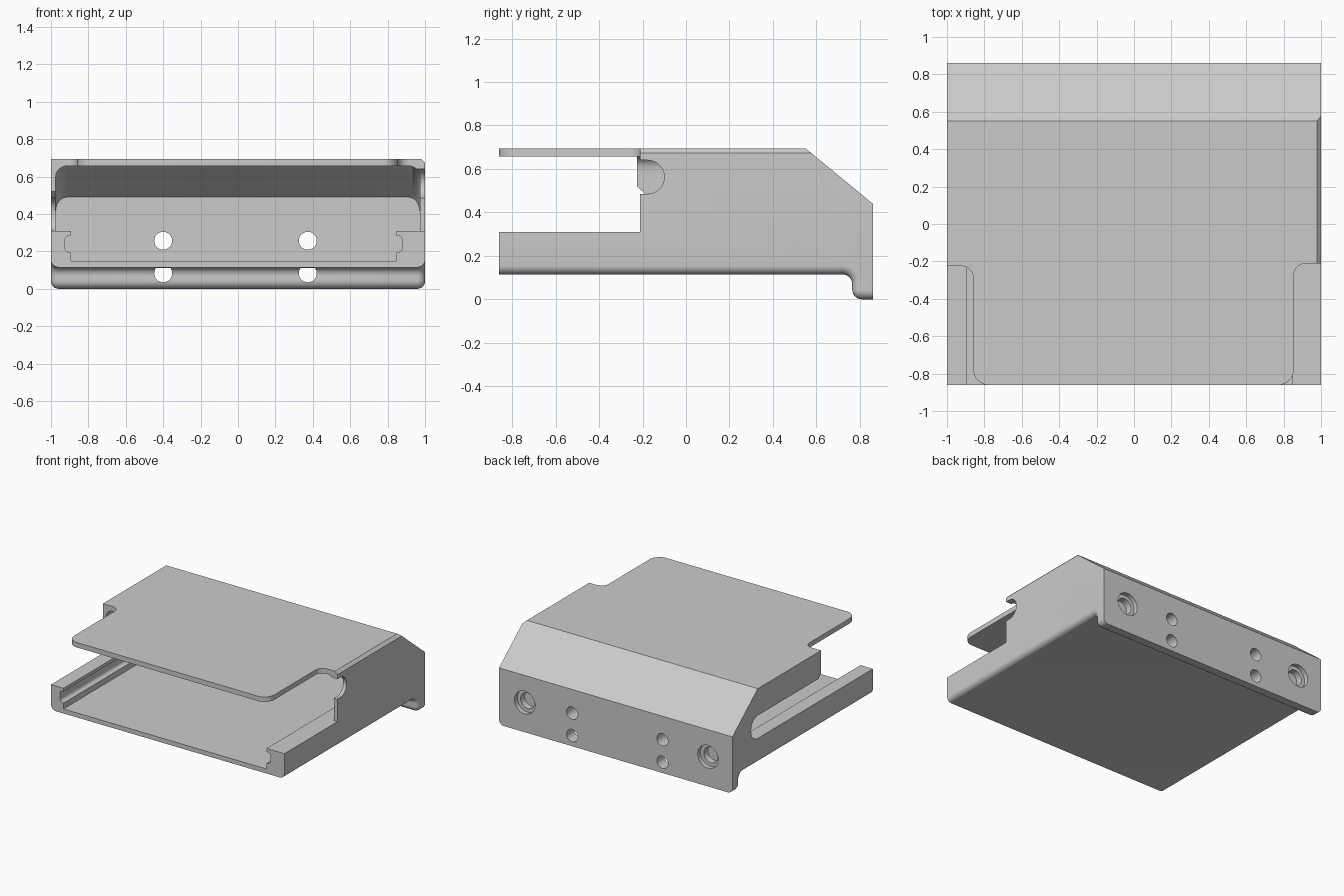
import bpy
import bmesh
from math import tan, pi
from mathutils import Vector

cube = bpy.data.objects.get("Cube")
if cube:
    bpy.data.objects.remove(cube, do_unlink=True)

grey = bpy.data.materials.new("plain grey")
grey.use_nodes = True
COLOR = (0.6, 0.6, 0.6, 1)
grey.diffuse_color = COLOR
grey.node_tree.nodes["Principled BSDF"].inputs["Base Color"].default_value = COLOR


def rounded(points, steps=8):
    """Outline from (u, v) or (u, v, radius) corners; radii become arcs."""
    out = []
    for i, p in enumerate(points):
        c = Vector(p[:2])
        if len(p) == 2:
            out.append(c)
            continue
        radius = p[2]
        a = (Vector(points[i - 1][:2]) - c).normalized()
        b = (Vector(points[(i + 1) % len(points)][:2]) - c).normalized()
        cut = radius / tan(a.angle(b) / 2)
        start, end = c + a * cut, c + b * cut
        centre = c + (a + b).normalized() * (cut ** 2 + radius ** 2) ** 0.5
        first, last = (start - centre).normalized(), (end - centre).normalized()
        for k in range(steps + 1):
            out.append(centre + first.slerp(last, k / steps).normalized() * radius)
    return out


def prism(name, points, axis, low, high, bevels=()):
    """Extrude an outline along an axis; bevels hold (edge rule, offset, segments)."""
    place = {"x": lambda u, v, w: (w, u, v),
             "y": lambda u, v, w: (u, w, v),
             "z": lambda u, v, w: (u, v, w)}[axis]
    bm = bmesh.new()
    outline = rounded(points)
    rings = [[bm.verts.new(place(p.x, p.y, w)) for p in outline] for w in (low, high)]
    for ring in rings:
        bm.faces.new(ring)
    for i in range(len(outline)):
        bm.faces.new((rings[0][i - 1], rings[0][i], rings[1][i], rings[1][i - 1]))
    bmesh.ops.recalc_face_normals(bm, faces=bm.faces)
    for rule, offset, segments in bevels:
        edges = [e for e in bm.edges
                 if abs(e.verts[0].co.x - e.verts[1].co.x) < 1e-5
                 and all(rule(v.co) for v in e.verts)]
        bmesh.ops.bevel(bm, geom=edges, offset=offset, segments=segments,
                        profile=0.5, affect="EDGES", clamp_overlap=True)
    bmesh.ops.recalc_face_normals(bm, faces=bm.faces)
    mesh = bpy.data.meshes.new(name)
    bm.to_mesh(mesh)
    bm.free()
    mesh.materials.append(grey)
    obj = bpy.data.objects.new(name, mesh)
    bpy.context.collection.objects.link(obj)
    return obj


def bore(name, x, z, radius, low, high):
    bpy.ops.mesh.primitive_cylinder_add(vertices=32, radius=radius, depth=high - low,
                                        location=(x, (low + high) / 2, z),
                                        rotation=(pi / 2, 0, 0))
    obj = bpy.context.object
    obj.name = name
    obj.data.materials.append(grey)
    return obj


# Outer body: side profile with sloped back and a lip hanging below
housing = prism("housing", [
    (-0.86, 0.115), (0.765, 0.115, 0.045), (0.765, 0, 0.045), (0.86, 0),
    (0.86, 0.44), (0.55, 0.695), (-0.86, 0.695)], "x", -1, 1,
    [(lambda c: c.z < 0.12, 0.04, 6),
     (lambda c: c.x > 0 and c.z > 0.69, 0.022, 1)])

cutters = []

# Main chamber with rounded upper edges
cutters.append(prism("chamber_cutter", [
    (-1, 0.31), (0.75, 0.31), (0.75, 0.49), (0.545, 0.657), (-1, 0.657)],
    "x", -0.975, 0.972, [(lambda c: c.z > 0.48, 0.06, 6)]))

# Tray between the rails, with a rounded groove in each rail
wall = [(0.893, 0.15), (0.893, 0.195), (0.925, 0.195, 0.025),
        (0.925, 0.285, 0.025), (0.893, 0.285), (0.893, 0.34)]
left_wall = [(-p[0], *p[1:]) for p in wall]
right_wall = [(p[0] - 0.046, *p[1:]) for p in reversed(wall)]
cutters.append(prism("tray_cutter", left_wall + right_wall, "y", -1, 0.75))

# Front corners cleared away, leaving the rounded cover plate
for side, inner, back in ((-1, 0.86, -0.225), (1, 0.855, -0.212)):
    cutters.append(prism("corner_cutter", [
        (side * 1.1, back), (side * inner, back, 0.06),
        (side * inner, -0.861, 0.085), (side * (inner - 0.1), -0.861),
        (side * (inner - 0.1), -1), (side * 1.1, -1)], "z", 0.31, 1))

# Round notch in one side wall, long slot with a flared mouth in the other
cutters.append(prism("notch_cutter", [
    (-0.4, 0.485), (-0.1, 0.485, 0.077), (-0.1, 0.64, 0.077), (-0.4, 0.64)],
    "x", 0.93, 1.1))
cutters.append(prism("slot_cutter", [
    (-0.4, 0.31), (0.63, 0.31, 0.08), (0.63, 0.487, 0.08),
    (-0.19, 0.487), (-0.226, 0.52), (-0.4, 0.52)], "x", -1.1, -0.93))

# Screw holes through the back wall and lip
for x in (-0.4, 0.373):
    cutters.append(bore("upper_screw_cutter", x, 0.257, 0.048, 0.7, 1))
    cutters.append(bore("lower_screw_cutter", x, 0.083, 0.048, 0.74, 1))

# Stepped blind sockets in the back
for x in (-0.79, 0.78):
    cutters.append(bore("socket_cutter", x, 0.23, 0.088, 0.825, 1))
    cutters.append(bore("socket_core_cutter", x, 0.23, 0.06, 0.775, 1))

for cutter in cutters:
    cutter.hide_render = True
    mod = housing.modifiers.new("cut", "BOOLEAN")
    mod.operation = "DIFFERENCE"
    mod.solver = "EXACT"
    mod.object = cutter

# Bake the cuts, drop the helpers and smooth the fillets
bpy.ops.object.select_all(action="DESELECT")
housing.select_set(True)
bpy.context.view_layer.objects.active = housing
for mod in list(housing.modifiers):
    bpy.ops.object.modifier_apply(modifier=mod.name)
for cutter in cutters:
    bpy.data.objects.remove(cutter, do_unlink=True)
bpy.ops.object.shade_smooth_by_angle(angle=0.6)
